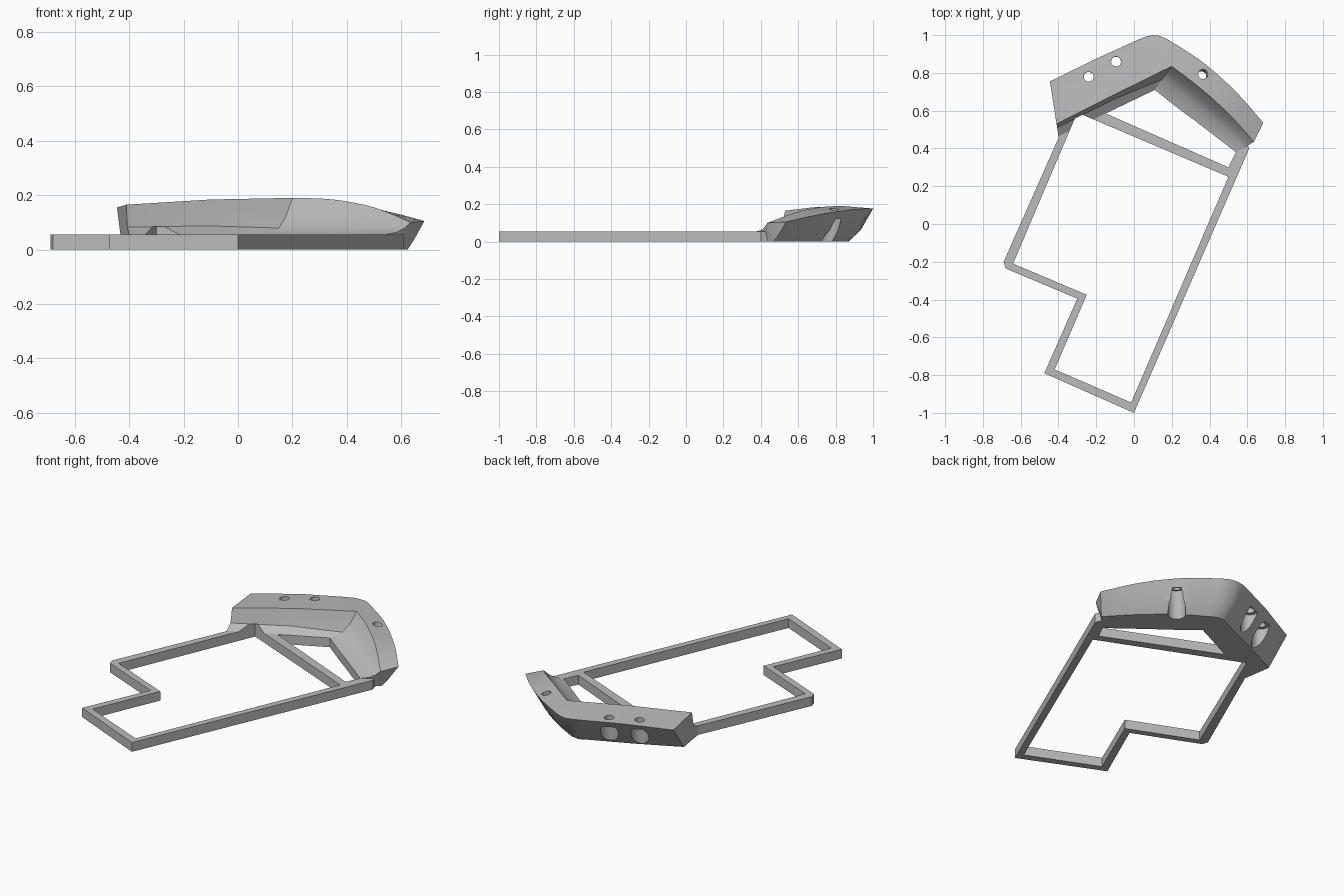
import bpy
import bmesh
from mathutils import Vector

if "Cube" in bpy.data.objects:
    bpy.data.objects.remove(bpy.data.objects["Cube"])

PLATE = 0.055  # frame thickness

grey = bpy.data.materials.new("plain grey")
grey.use_nodes = True
grey.diffuse_color = (0.5, 0.5, 0.5, 1)
grey.node_tree.nodes["Principled BSDF"].inputs["Base Color"].default_value = (0.5, 0.5, 0.5, 1)


def make_object(name, bm):
    bmesh.ops.recalc_face_normals(bm, faces=bm.faces)
    mesh = bpy.data.meshes.new(name)
    bm.to_mesh(mesh)
    bm.free()
    obj = bpy.data.objects.new(name, mesh)
    bpy.context.collection.objects.link(obj)
    mesh.materials.append(grey)
    return obj


def prism(name, outline, bottom, top):
    bm = bmesh.new()
    face = bm.faces.new([bm.verts.new((x, y, bottom)) for x, y in outline])
    extruded = bmesh.ops.extrude_face_region(bm, geom=[face])["geom"]
    verts = [v for v in extruded if isinstance(v, bmesh.types.BMVert)]
    bmesh.ops.translate(bm, verts=verts, vec=(0, 0, top - bottom))
    return make_object(name, bm)


def rod(name, start, end, radius):
    axis = end - start
    bm = bmesh.new()
    bmesh.ops.create_cone(bm, cap_ends=True, segments=32, radius1=radius,
                          radius2=radius, depth=axis.length)
    bm.transform(axis.to_track_quat("Z", "Y").to_matrix().to_4x4())
    bmesh.ops.translate(bm, verts=bm.verts, vec=(start + end) / 2)
    return make_object(name, bm)


def cut(target, cutter):
    cutter.hide_render = True
    mod = target.modifiers.new("cut", "BOOLEAN")
    mod.operation = "DIFFERENCE"
    mod.solver = "EXACT"
    mod.object = cutter
    bpy.context.view_layer.objects.active = target
    bpy.ops.object.modifier_apply(modifier=mod.name)


# Flat frame with a main opening and a smaller triangular opening
frame = prism("frame", [(-.69, -.2), (-.68, -.235), (-.3, -.395), (-.475, -.79), (0, -1),
                        (.61, .4), (.59, .45), (.11, .75), (-.39, .5), (-.4, .455)], 0, PLATE)
main_opening = prism("main_opening", [(-.64, -.21), (-.25, -.375), (-.42, -.77),
                                      (-.015, -.945), (.5, .25), (-.3, .59)], -.1, .085)
corner_opening = prism("corner_opening", [(-.15, .585), (.5, .3), (.54, .38), (.11, .71)], -.1, .1)

# Raised arch: rows of outer rim, inner rim and foot of the inner slope
elbow, elbow_foot = (.2, .835, .19), (.11, .71)
left_rows = [
    ((-.445, .755, .155), (-.41, .53, .165), (-.4, .465)),
    ((-.2, .875, .172), (-.1, .687, .184), (-.15, .585)),
    ((.02, .975, .175), elbow, elbow_foot),
    ((.065, .993, .175), elbow, elbow_foot),
    ((.1, 1, .175), elbow, elbow_foot),
    ((.135, .996, .177), elbow, elbow_foot),
]
right_rows = [
    ((.17, .982, .178), elbow, elbow_foot),
    ((.36, .86, .167), (.35, .72, .184), (.25, .6)),
    ((.54, .7, .142), (.5, .585, .155), (.4, .49)),
    ((.685, .535, .105), (.635, .435, .1), (.54, .38)),
]
STEPPED = [(0, 1), (.15, .62), (.3, .25), (1, 0)]
HOLLOW = [(0, 1), (.25, .52), (.55, .18), (1, 0)]


def section(row, inset, bulge, slope):
    outer, inner = Vector(row[0]), Vector(row[1])
    foot = Vector((*row[2], PLATE))
    ground = Vector((*row[2], 0))
    inward = (ground - Vector((outer.x, outer.y, 0))).normalized() * inset
    low = Vector((outer.x, outer.y, 0)) + inward
    belly = outer + inward * bulge
    belly.z = outer.z * 0.36
    points = [low, belly, outer]
    for along, height in slope:
        p = inner.lerp(foot, along)
        p.z = PLATE + height * (inner.z - PLATE)
        points.append(p)
    return points + [ground]


def smooth_between(a, b, c, d, t):
    return b + 0.5 * t * (c - a + t * (2 * a - 5 * b + 4 * c - d + t * (3 * (b - c) + d - a)))


sections = []
for i, row in enumerate(left_rows):
    sections.append(section(row, .13, .64 if i < 2 else .5, STEPPED if i < 2 else HOLLOW))
keys = [section(r, .12 - .01 * i, .45 + .05 * i, HOLLOW) for i, r in enumerate(right_rows)]
STEPS = 4
last = len(keys) - 1
for i in range(last):
    around = [keys[max(i - 1, 0)], keys[i], keys[i + 1], keys[min(i + 2, last)]]
    for s in range(STEPS):
        sections.append([smooth_between(*p, s / STEPS) for p in zip(*around)])
sections.append(keys[last])

bm = bmesh.new()
rings = [[bm.verts.new(p) for p in sec] for sec in sections]
for a, b in zip(rings, rings[1:]):
    for k in range(len(a)):
        n = (k + 1) % len(a)
        bm.faces.new((a[k], a[n], b[n], b[k]))
caps = [bm.faces.new(rings[0]), bm.faces.new(rings[-1])]
bmesh.ops.triangulate(bm, faces=caps)
bmesh.ops.remove_doubles(bm, verts=bm.verts, dist=0.0005)
arch = make_object("raised_arch", bm)

# Openings
cut(frame, main_opening)
cut(frame, corner_opening)
cut(arch, main_opening)
cutters = [main_opening, corner_opening]

# Screw holes with wide bores from below
holes = [((-.24, .78), (0, -.005)), ((-.095, .86), (0, -.005)), ((.367, .795), (-.04, -.045))]
for (x, y), (dx, dy) in holes:
    top = Vector((x, y, .18))
    down = Vector((dx, dy, -.18))
    wide = rod("wide_bore", top + down * .26, top + down * 1.3, .048)
    narrow = rod("narrow_hole", top - down * .3, top + down * .6, .026)
    for cutter in (wide, narrow):
        cut(arch, cutter)
        cutters.append(cutter)

for cutter in cutters:
    bpy.data.objects.remove(cutter)

# Smooth the curved walls, keep the edges sharp
bpy.ops.object.select_all(action="DESELECT")
arch.select_set(True)
bpy.context.view_layer.objects.active = arch
bpy.ops.object.shade_smooth_by_angle(angle=0.45)
